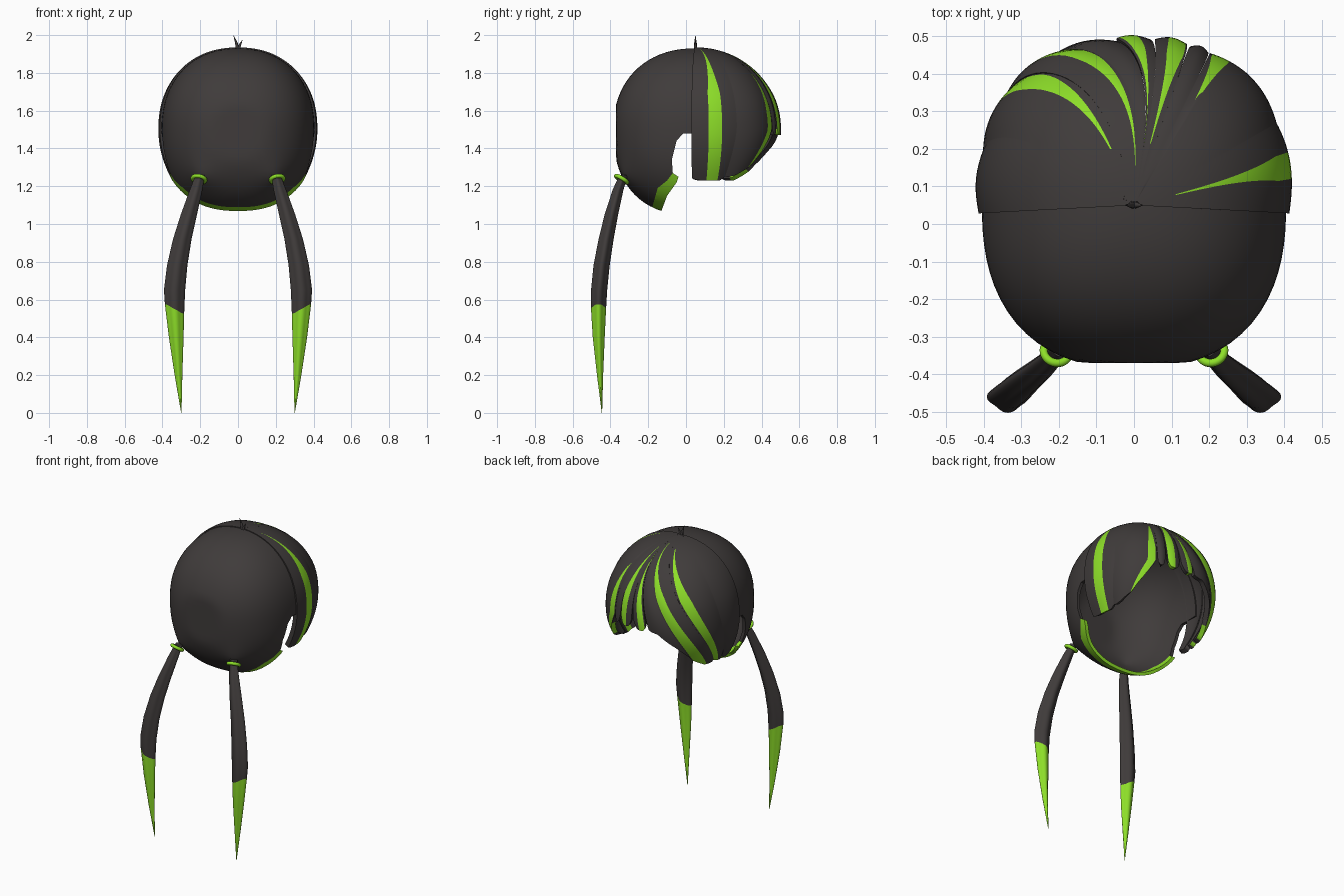
import bpy, bmesh
from math import sin, cos, pi, radians
from mathutils import Vector

cube = bpy.data.objects.get("Cube")
if cube:
    bpy.data.objects.remove(cube)


def make_material(name, rgb):
    m = bpy.data.materials.new(name)
    m.use_nodes = True
    m.diffuse_color = (*rgb, 1)
    m.node_tree.nodes["Principled BSDF"].inputs["Base Color"].default_value = (*rgb, 1)
    return m


DARK = make_material("charcoal hair", (0.05, 0.044, 0.043))
GREEN = make_material("lime hair", (0.27, 0.74, 0.022))
CROWN_Y = 0.05


def activate(ob):
    bpy.ops.object.select_all(action='DESELECT')
    ob.select_set(True)
    bpy.context.view_layer.objects.active = ob


def finish(name, bm, mats):
    me = bpy.data.meshes.new(name)
    bm.to_mesh(me)
    bm.free()
    for m in mats:
        me.materials.append(m)
    ob = bpy.data.objects.new(name, me)
    bpy.context.collection.objects.link(ob)
    return ob


def smooth(ob, angle=40):
    activate(ob)
    bpy.ops.object.shade_smooth_by_angle(angle=radians(angle))


def apply_modifier(ob, kind, **settings):
    mod = ob.modifiers.new(kind.lower(), kind)
    for key, value in settings.items():
        setattr(mod, key, value)
    activate(ob)
    bpy.ops.object.modifier_apply(modifier=mod.name)


def interp(x, table):
    if x <= table[0][0]:
        return table[0][1]
    for (x0, y0), (x1, y1) in zip(table, table[1:]):
        if x <= x1:
            return y0 + (y1 - y0) * (x - x0) / (x1 - x0)
    return table[-1][1]


def dome(h, p):
    return max(0.0, 1 - min(1.0, abs(h)) ** p) ** (1 / p)


def polar(c, s, a, b, n):
    """Radius of a superellipse in the direction (c, s)."""
    return (abs(c / a) ** n + abs(s / b) ** n) ** (-1 / n)


# Back shell: rounded dome, flat behind, drawn toward the two hair ties
def skull(name, mat):
    bm = bmesh.new()
    bmesh.ops.create_uvsphere(bm, u_segments=72, v_segments=40, radius=1)
    for v in bm.verts:
        d = v.co.copy()
        flat = Vector((d.x, d.y))
        z = 1.5 + (0.43 if d.z > 0 else 0.455) * d.z
        if flat.length < 1e-4:
            v.co = (0, CROWN_Y, z)
            continue
        flat.normalize()
        r = dome(d.z, 2.2 if d.z > 0 else 2.4) * polar(flat.x, flat.y, 0.405, 0.435, 2.4)
        v.co = (flat.x * r, max(-0.37, CROWN_Y + flat.y * r), z)
        for s in (1, -1):
            anchor = Vector((s * 0.21, -0.355, 1.24))
            pull = max(0, 1 - (v.co - anchor).length / 0.22) ** 2
            v.co += (anchor - v.co) * 0.65 * pull
    ob = finish(name, bm, [mat])
    apply_modifier(ob, 'SOLIDIFY', thickness=0.02, offset=-1)
    return ob


def carve(ob, profile, operation):
    """Boolean with a (y, z) side profile extruded across x."""
    bm = bmesh.new()
    face = bm.faces.new([bm.verts.new((-1, y, z)) for y, z in profile])
    out = bmesh.ops.extrude_face_region(bm, geom=[face])
    for v in out["geom"]:
        if isinstance(v, bmesh.types.BMVert):
            v.co.x = 1
    bmesh.ops.recalc_face_normals(bm, faces=bm.faces)
    cutter = finish("cutter", bm, [ob.data.materials[0]])
    cutter.hide_render = True
    apply_modifier(ob, 'BOOLEAN', object=cutter, operation=operation, solver='EXACT')
    bpy.data.objects.remove(cutter)


nape_edge = [(-0.13, 0.9), (-0.13, 1.07), (-0.1, 1.15), (-0.05, 1.22), (-0.04, 1.25)]
trim_edge = [(-0.18, 0.9), (-0.18, 1.085), (-0.15, 1.19), (-0.1, 1.23)]
ear_edge = [(-0.07, 1.27), (-0.075, 1.34), (-0.05, 1.44), (-0.015, 1.48)]
opening = [(0.12, 1.48), (0.12, 2.1), (1, 2.1), (1, 0.9)]
back_shell = skull("back_shell", DARK)
carve(back_shell, trim_edge + ear_edge + opening, 'DIFFERENCE')
nape_trim = skull("nape_trim", GREEN)
carve(nape_trim, nape_edge + ear_edge[:1] + trim_edge[::-1], 'INTERSECT')
smooth(back_shell)
smooth(nape_trim)

# Fringe: swept locks radiating from the crown, some with a lime stripe
TOP = 1.935
HEM = [(22, 1.23), (45, 1.26), (58, 1.3), (62, 1.38), (64, 1.47), (105, 1.47),
       (113, 1.38), (118, 1.27), (125, 1.23)]


def sweep(t, w):
    """Azimuth in degrees of a strand at depth w below the crown."""
    if 75 < t < 180:
        t += 36 * sin(pi * (t - 75) / 105) ** 1.5 * (w - 1)
    elif 20 < t <= 64 and w > 1:
        t -= 36 * (t - 20) / 44 * (w - 1)
    return t


def lock(name, start, end, stripe=None, begin=0.0, tip=False, lift=0.0, rows=36):
    """One lock; its stripe tapers to a point at depth `begin`."""
    count = max(6, int((end - start) / 1.5))
    cols = [start + (end - start) * i / count for i in range(count + 1)]
    if stripe:
        cols = [c for c in cols if min(abs(c - g) for g in stripe) > 0.4] + list(stripe)
    cols = sorted(cols)
    mid = (start + end) / 2
    bm = bmesh.new()
    grid, depths = [], []
    for i in range(rows + 1):
        s = 0.006 + 0.994 * i / rows
        ring = []
        for t in cols:
            u = (t - start) / (end - start)
            hem = interp(t, HEM) + (0.05 if tip else 0.012) * abs(2 * u - 1) ** 4
            z = TOP - (TOP - hem) * s ** 1.7
            w = (TOP - z) / (TOP - 1.5)
            if stripe:
                c, half = sum(stripe) / 2, (stripe[1] - stripe[0]) / 2
                half *= min(1, max(0.04, (w - begin) * 1.7 + 0.1))
                t = interp(t, [(start, start), (stripe[0], c - half), (stripe[1], c + half), (end, end)])
            spread = 1 - 0.2 * w ** 5 if tip else 1
            ang = radians(sweep(mid + (t - mid) * spread, w))
            if z > 1.5:
                h = (z - 1.5) / (TOP - 1.5)
                a, b = 0.414 * dome(h, 2.2), 0.44 * dome(h, 2.05)
            else:
                q = ((1.5 - z) / 0.27) ** 2
                a, b = 0.414 * (1 - 0.18 * q), 0.44 * (1 - 0.17 * q)
            r = polar(cos(ang), sin(ang), a, b, 2.4) + (0.009 * sin(pi * u) + lift) * min(1, w * 1.5)
            ring.append(bm.verts.new((r * cos(ang), CROWN_Y + r * sin(ang), z)))
        grid.append(ring)
        depths.append(w)
    for i in range(rows):
        for j in range(len(cols) - 1):
            f = bm.faces.new((grid[i][j], grid[i + 1][j], grid[i + 1][j + 1], grid[i][j + 1]))
            c = (cols[j] + cols[j + 1]) / 2
            f.material_index = int(bool(stripe) and depths[i] > begin and stripe[0] < c < stripe[1])
    ob = finish(name, bm, [DARK, GREEN])
    apply_modifier(ob, 'SOLIDIFY', thickness=0.03, offset=-1)
    smooth(ob)


lock("left_side_lock", -3, 30, (9.5, 19), 0.02)
lock("left_temple_lock", 30, 63.5, (56.5, 62.5), 0.25)
lock("fringe_lock_a", 63.5, 71, tip=True)
lock("fringe_lock_b", 71, 84, (71.7, 78.5), 0.06, tip=True, lift=0.004)
lock("fringe_lock_c", 84, 98, (90, 96.5), 0.06, tip=True, lift=0.004)
lock("fringe_lock_d", 98, 117)
lock("right_temple_lock", 117, 137, (118, 127), 0.02, lift=0.002)
lock("right_cheek_lock", 137, 160, (138, 145.5), 0.05)
lock("right_side_lock", 160, 183)

# Ponytails: x, y, z, half width, half depth down the tail
TAIL = [(0.2, -0.33, 1.26, 0.024, 0.022), (0.222, -0.36, 1.18, 0.033, 0.028),
        (0.26, -0.395, 1.05, 0.042, 0.035), (0.295, -0.423, 0.92, 0.048, 0.039),
        (0.322, -0.447, 0.78, 0.053, 0.042), (0.336, -0.46, 0.65, 0.055, 0.042),
        (0.336, -0.463, 0.55, 0.05, 0.039), (0.327, -0.462, 0.4, 0.038, 0.031),
        (0.315, -0.455, 0.2, 0.02, 0.016), (0.3, -0.445, 0, 0.001, 0.001)]


def ponytail(name, side, sides=32):
    bm = bmesh.new()
    rings = []
    for x, y, z, hw, hd in TAIL:
        ring = []
        for j in range(sides):
            t = 2 * pi * j / sides
            k = 0.93 + 0.09 * cos(4 * t)
            slant = 0.5 * hw * cos(t) if z == 0.55 else 0
            ring.append(bm.verts.new((side * (x + hw * k * cos(t)), y + hd * k * sin(t), z + slant)))
        rings.append(ring)
    for i in range(len(rings) - 1):
        for j in range(sides):
            n = (j + 1) % sides
            f = bm.faces.new((rings[i][j], rings[i][n], rings[i + 1][n], rings[i + 1][j]))
            f.material_index = int(TAIL[i][2] < 0.6)
    bm.faces.new(rings[0])
    bm.faces.new(rings[-1])
    bmesh.ops.recalc_face_normals(bm, faces=bm.faces)
    smooth(finish(name, bm, [DARK, GREEN]), 60)


for side, label in ((1, "left"), (-1, "right")):
    ponytail(label + "_ponytail", side)
    axis = Vector((side * 0.2, -0.6, -1))
    bpy.ops.mesh.primitive_torus_add(major_radius=0.034, minor_radius=0.011, major_segments=28,
                                     minor_segments=10, location=(side * 0.207, -0.341, 1.237),
                                     rotation=axis.to_track_quat('Z', 'Y').to_euler())
    tie = bpy.context.object
    tie.name = label + "_hair_tie"
    tie.data.materials.append(GREEN)
    smooth(tie, 60)

# Stray sprigs at the crown
for name, dx, height in (("sprig_tall", -0.024, 2.0), ("sprig_short", 0.024, 1.975)):
    curve = bpy.data.curves.new(name, 'CURVE')
    curve.dimensions = '3D'
    curve.bevel_depth = 0.01
    spline = curve.splines.new('POLY')
    spline.points.add(2)
    for pt, (f, rad) in zip(spline.points, ((0, 1), (0.5, 0.7), (1, 0.05))):
        pt.co = (dx * f ** 1.5, CROWN_Y, 1.915 + (height - 1.915) * f, 1)
        pt.radius = rad
    curve.materials.append(DARK)
    bpy.context.collection.objects.link(bpy.data.objects.new(name, curve))
